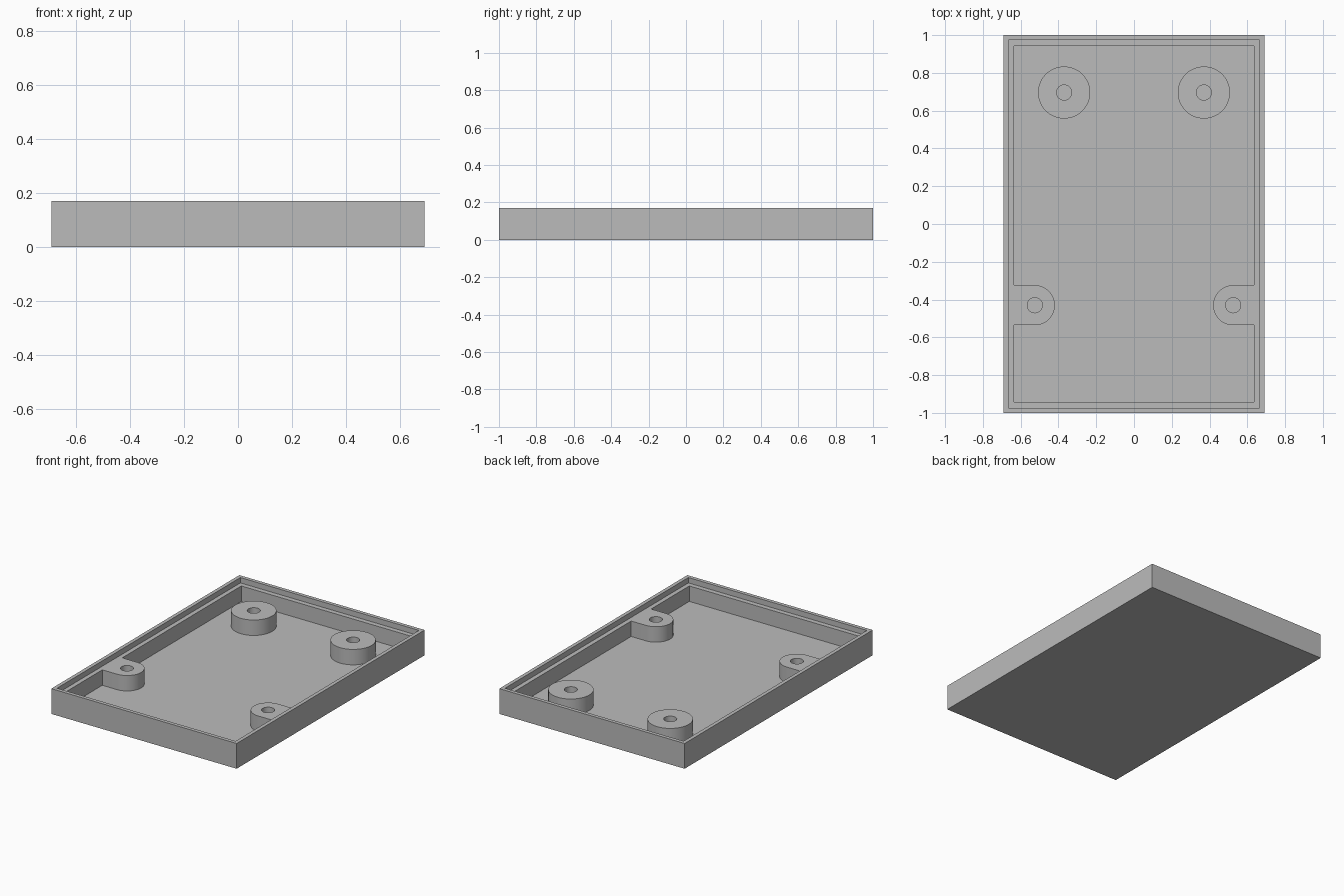
import bpy, bmesh
from math import pi, sin, cos, radians

cube = bpy.data.objects.get("Cube")
if cube:
    bpy.data.objects.remove(cube, do_unlink=True)

HALF_X, HALF_Y, HEIGHT = 0.69, 1.0, 0.17
FLOOR, LEDGE = 0.03, 0.134
LIP_X, LIP_Y = 0.665, 0.975          # inside of the thin upper lip
IN_X, IN_Y = 0.635, 0.942            # inside of the thick lower wall
TAB_X, TAB_Y, TAB_R = 0.525, -0.43, 0.106
POST_X, POST_Y, POST_R = 0.37, 0.696, 0.138
HOLE_R = 0.04

grey = bpy.data.materials.new("plain grey")
grey.use_nodes = True
grey.diffuse_color = (0.5, 0.5, 0.5, 1)
grey.node_tree.nodes["Principled BSDF"].inputs["Base Color"].default_value = (0.5, 0.5, 0.5, 1)


def prism(name, outline, z0, z1):
    """Extrude a counter-clockwise outline from z0 to z1."""
    bm = bmesh.new()
    face = bm.faces.new([bm.verts.new((x, y, z0)) for x, y in outline])
    top = bmesh.ops.extrude_face_region(bm, geom=[face])["geom"]
    verts = [g for g in top if isinstance(g, bmesh.types.BMVert)]
    bmesh.ops.translate(bm, verts=verts, vec=(0, 0, z1 - z0))
    bmesh.ops.recalc_face_normals(bm, faces=bm.faces)
    mesh = bpy.data.meshes.new(name)
    bm.to_mesh(mesh)
    bm.free()
    mesh.materials.append(grey)
    obj = bpy.data.objects.new(name, mesh)
    bpy.context.collection.objects.link(obj)
    return obj


def rect(x, y):
    return [(-x, -y), (x, -y), (x, y), (-x, y)]


def arc(cx, cy, r, start, end, n):
    angles = [start + (end - start) * i / n for i in range(n + 1)]
    return [(cx + r * cos(a), cy + r * sin(a)) for a in angles]


def circle(cx, cy, r, n=48):
    return arc(cx, cy, r, 0, 2 * pi, n)[:-1]


def cut(obj, cutter):
    cutter.hide_render = True
    mod = obj.modifiers.new("cut", "BOOLEAN")
    mod.operation, mod.solver, mod.object = "DIFFERENCE", "EXACT", cutter
    bpy.context.view_layer.objects.active = obj
    bpy.ops.object.modifier_apply(modifier=mod.name)
    bpy.data.objects.remove(cutter, do_unlink=True)


def smooth(obj):
    bpy.ops.object.select_all(action="DESELECT")
    obj.select_set(True)
    bpy.context.view_layer.objects.active = obj
    bpy.ops.object.shade_smooth_by_angle(angle=radians(30))


# Tray: stepped rim, then a cavity whose outline leaves two screw tabs standing
tray = prism("tray", rect(HALF_X, HALF_Y), 0, HEIGHT)
cut(tray, prism("lip_cutter", rect(LIP_X, LIP_Y), LEDGE, 0.3))

right_tab = arc(TAB_X, TAB_Y, TAB_R, 1.5 * pi, 0.5 * pi, 24)
left_tab = arc(-TAB_X, TAB_Y, TAB_R, 0.5 * pi, -0.5 * pi, 24)
cavity = ([(-IN_X, -IN_Y), (IN_X, -IN_Y), (IN_X, TAB_Y - TAB_R)] + right_tab
          + [(IN_X, TAB_Y + TAB_R), (IN_X, IN_Y), (-IN_X, IN_Y), (-IN_X, TAB_Y + TAB_R)]
          + left_tab + [(-IN_X, TAB_Y - TAB_R)])
cut(tray, prism("cavity_cutter", cavity, FLOOR, 0.3))

# Screw holes in the tabs, and round screw posts at the back
for side, label in ((1, "left"), (-1, "right")):
    cut(tray, prism("hole_cutter", circle(side * TAB_X, TAB_Y, HOLE_R), FLOOR, 0.3))
    post = prism(label + "_screw_post", circle(side * POST_X, POST_Y, POST_R, 64), FLOOR - 0.01, LEDGE)
    cut(post, prism("hole_cutter", circle(side * POST_X, POST_Y, HOLE_R), FLOOR + 0.001, 0.3))
    smooth(post)
smooth(tray)
